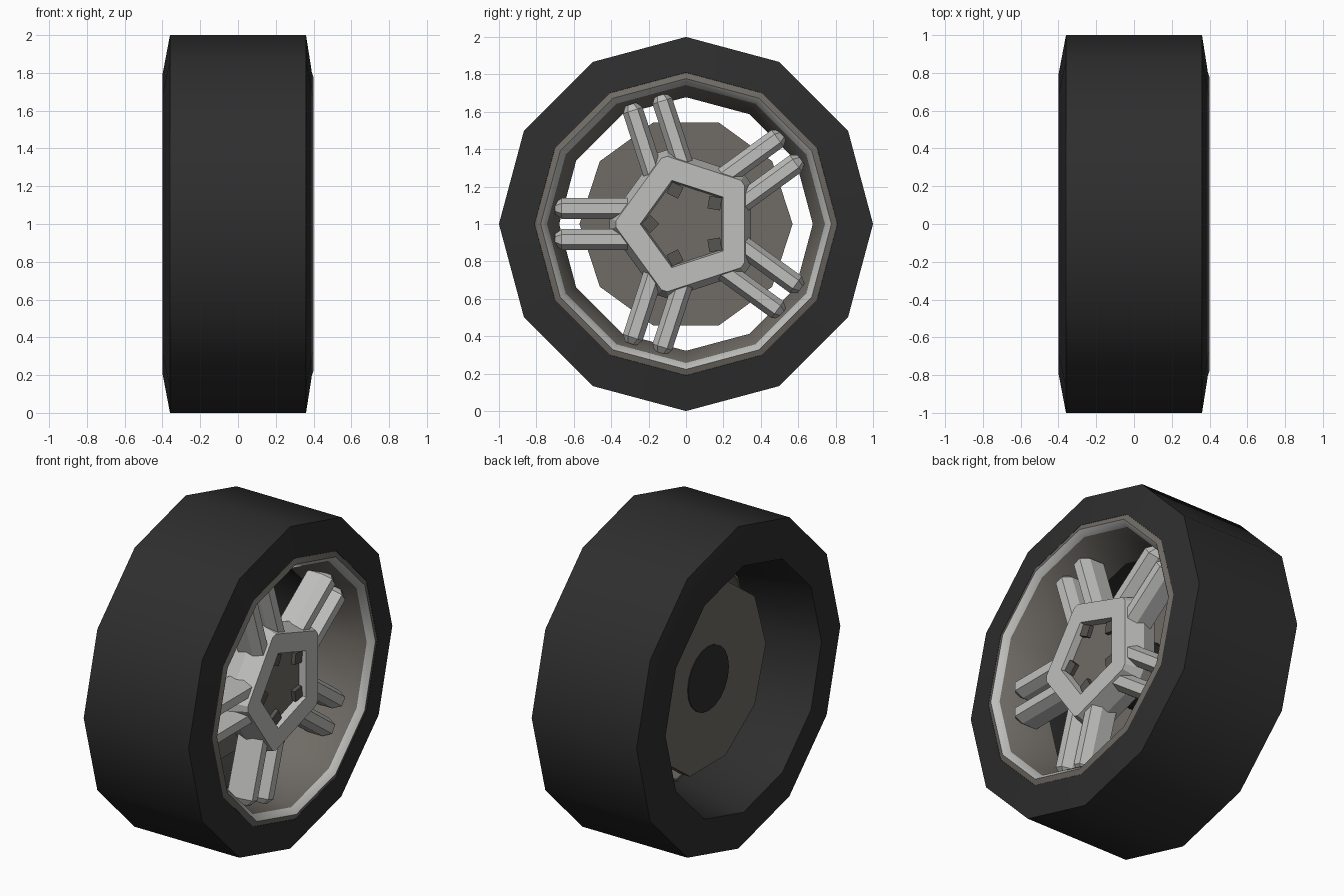
import bpy, bmesh, math
from math import sin, cos, radians

if "Cube" in bpy.data.objects:
    bpy.data.objects.remove(bpy.data.objects["Cube"])


def material(name, rgb):
    m = bpy.data.materials.new(name)
    m.diffuse_color = (*rgb, 1)
    m.use_nodes = True
    m.node_tree.nodes["Principled BSDF"].inputs["Base Color"].default_value = m.diffuse_color
    return m


RUBBER = material("black_rubber", (0.027, 0.027, 0.027))
SILVER = material("silver", (0.52, 0.52, 0.51))
METAL = material("warm_grey_metal", (0.16, 0.147, 0.13))
DARK = material("dark_metal", (0.095, 0.09, 0.08))


def polar(x, r, deg):
    # wheel axis is x, angle measured from +y towards +z
    return (x, r * cos(radians(deg)), 1 + r * sin(radians(deg)))


def loft(name, rings, mats, closed=False, mat_rule=None, smooth=0):
    """Skin rings of equal length; closed joins last to first, else caps ends."""
    bm = bmesh.new()
    vs = [[bm.verts.new(p) for p in ring] for ring in rings]
    n, count = len(rings[0]), len(rings)
    for i in range(count if closed else count - 1):
        a, b = vs[i], vs[(i + 1) % count]
        for k in range(n):
            f = bm.faces.new((a[k], a[(k + 1) % n], b[(k + 1) % n], b[k]))
            f.material_index = mat_rule(i) if mat_rule else 0
    if not closed:
        bm.faces.new(vs[0])
        f = bm.faces.new(vs[-1])
        f.material_index = mat_rule(count - 1) if mat_rule else 0
    bmesh.ops.remove_doubles(bm, verts=bm.verts, dist=1e-5)
    bmesh.ops.recalc_face_normals(bm, faces=bm.faces)
    me = bpy.data.meshes.new(name)
    bm.to_mesh(me)
    bm.free()
    for m in mats:
        me.materials.append(m)
    ob = bpy.data.objects.new(name, me)
    bpy.context.collection.objects.link(ob)
    if smooth:
        bpy.ops.object.select_all(action='DESELECT')
        ob.select_set(True)
        bpy.context.view_layer.objects.active = ob
        bpy.ops.object.shade_smooth_by_angle(angle=radians(smooth))
    return ob


def circle(x, r, n, start=0):
    return [polar(x, r, start + 360 * k / n) for k in range(n)]


def pentagon(x, r, cut):
    # pentagon pointing to -y, each corner cut by +-cut degrees
    return [polar(x, r, 180 + 72 * k + s * cut) for k in range(5) for s in (-1, 1)]


# tyre, twelve sided, with a dark inner wall narrowing to the front
tyre_profile = [(-0.36, 1), (0.36, 1), (0.39, 0.81), (0.35, 0.765), (0.04, 0.685),
                (-0.395, 0.765), (-0.4, 0.79)]
loft("tyre", [circle(x, r, 12) for x, r in tyre_profile], [RUBBER], closed=True, smooth=35)

# rim: outer lip, silver inner lip, barrel
rim_profile = [(0.388, 0.812), (0.4, 0.777), (0.365, 0.742), (0.06, 0.678),
               (0.06, 0.69), (0.35, 0.77)]
loft("rim", [circle(x, r, 12) for x, r in rim_profile], [METAL, SILVER], closed=True,
     mat_rule=lambda i: 1 if i == 1 else 0, smooth=35)

# brake disc and axle
loft("brake_disc", [circle(-0.15, 0.57, 10), circle(-0.08, 0.57, 10)], [METAL])
loft("axle", [circle(-0.155, 0.2, 20), circle(0.2, 0.2, 20)], [RUBBER], smooth=35)

# pentagonal hub cap with recessed centre
hub_rings = [pentagon(0.12, 0.38, 4), pentagon(0.22, 0.41, 4), pentagon(0.33, 0.375, 2.5),
             pentagon(0.33, 0.245, 0), pentagon(0.285, 0.235, 0)]
loft("hub_cap", hub_rings, [SILVER, METAL], mat_rule=lambda i: 1 if i >= 4 else 0)

# paired spokes and lug nuts, five times round
section = [(-0.055, 0.16), (-0.055, 0.26), (-0.027, 0.315),
           (0.027, 0.315), (0.055, 0.26), (0.055, 0.16)]
for k in range(5):
    a = radians(180 + 72 * k)

    def place(x, u, v):
        return (x, u * cos(a) - v * sin(a), 1 + u * sin(a) + v * cos(a))

    for side in (-1, 1):
        rings = []
        for u, s in ((0.26, 1), (0.665, 1), (0.70, 0.55)):
            rings.append([place(0.24 + (x - 0.24) * s, u, side * 0.083 + v * s)
                          for v, x in section])
        loft(f"spoke_{k}_{'a' if side < 0 else 'b'}", rings, [SILVER])
    d = 0.048
    loft(f"lug_nut_{k}", [[place(x, 0.19 + d * cos(q), d * sin(q))
                           for q in (0, math.pi / 2, math.pi, 1.5 * math.pi)]
                          for x in (0.27, 0.31)], [DARK])
